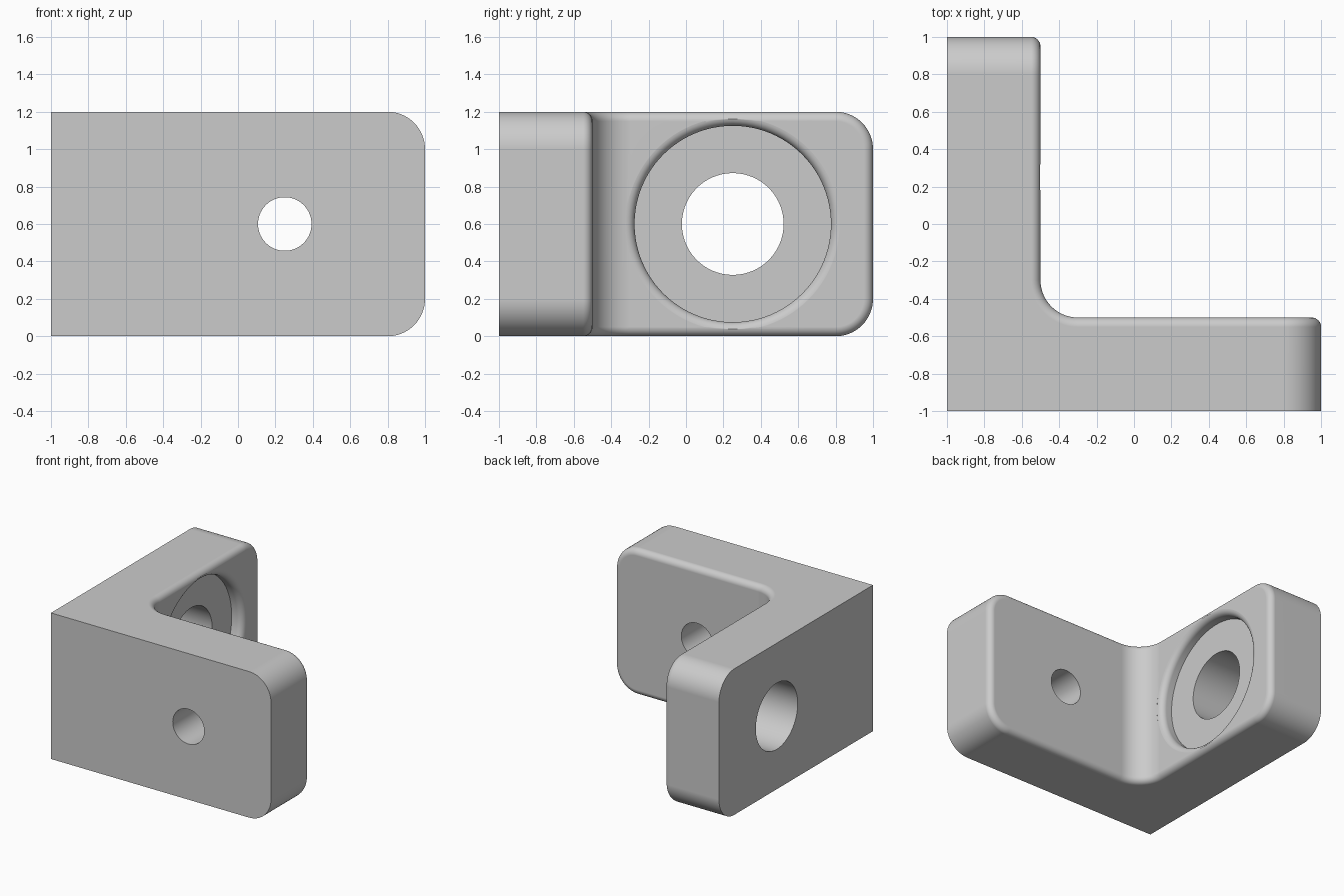
import bpy, bmesh, math
from mathutils import Matrix, Vector

if "Cube" in bpy.data.objects:
    bpy.data.objects.remove(bpy.data.objects["Cube"], do_unlink=True)

HEIGHT, CORNER, FILLET = 1.2, 0.2, 0.05
HOLE_AT, MID = 0.25, HEIGHT / 2

grey = bpy.data.materials.new("plain grey")
grey.use_nodes = True
colour = (0.6, 0.6, 0.6, 1)
grey.diffuse_color = colour
grey.node_tree.nodes["Principled BSDF"].inputs["Base Color"].default_value = colour


def add_object(name, bm):
    bmesh.ops.recalc_face_normals(bm, faces=bm.faces)
    mesh = bpy.data.meshes.new(name)
    bm.to_mesh(mesh)
    bm.free()
    mesh.materials.append(grey)
    obj = bpy.data.objects.new(name, mesh)
    bpy.context.collection.objects.link(obj)
    return obj


def lathe(name, profile, matrix, steps=96):
    """Spin a closed (radius, height) profile about z, then place it."""
    bm = bmesh.new()
    rings = []
    for r, h in profile:
        rings.append([bm.verts.new((r * math.cos(a), r * math.sin(a), h))
                      for a in (math.tau * i / steps for i in range(steps))])
    for low, high in zip(rings, rings[1:]):
        for i in range(steps):
            j = (i + 1) % steps
            bm.faces.new((low[i], low[j], high[j], high[i]))
    bm.faces.new(rings[0])
    bm.faces.new(rings[-1])
    bm.transform(matrix)
    obj = add_object(name, bm)
    obj.hide_render = True
    return obj


def bevel(bm, edges, size, segments):
    bmesh.ops.bevel(bm, geom=edges, offset=size, offset_type='OFFSET',
                    segments=segments, profile=0.5, affect='EDGES')


# Angle bracket: L outline with a rounded inside corner
outline = [(-1, 1), (-1, -1), (1, -1), (1, -0.5)]
centre = -0.5 + CORNER
for i in range(17):
    a = math.radians(270 - 90 * i / 16)
    outline.append((centre + CORNER * math.cos(a), centre + CORNER * math.sin(a)))
outline.append((-0.5, 1))
bm = bmesh.new()
base = bm.faces.new([bm.verts.new((x, y, 0)) for x, y in outline])
lifted = bmesh.ops.extrude_face_region(bm, geom=[base])["geom"]
bmesh.ops.translate(bm, vec=(0, 0, HEIGHT),
                    verts=[v for v in lifted if isinstance(v, bmesh.types.BMVert)])
bmesh.ops.recalc_face_normals(bm, faces=bm.faces)

# Rounded corners at the free end of each arm
ends = [e for e in bm.edges
        if abs(e.verts[0].co.z - e.verts[1].co.z) < 0.01
        and (all(v.co.x > 0.99 for v in e.verts) or all(v.co.y > 0.99 for v in e.verts))]
bevel(bm, ends, CORNER, 16)


# Soft rim around the inner side
def is_inner(face):
    n, c = face.normal, face.calc_center_median()
    return (abs(n.z) < 0.01 and n.x > -0.01 and n.y > -0.01
            and min(c.x, c.y) < -0.4 and max(c.x, c.y) < 0.99)


bm.normal_update()
rim = [e for e in bm.edges if sum(is_inner(f) for f in e.link_faces) == 1]
bevel(bm, rim, FILLET, 8)
bracket = add_object("angle_bracket", bm)

# Bolt holes and the round recess with its softened lip
along_x = Matrix.Translation((-0.5, HOLE_AT, MID)) @ Matrix.Rotation(math.pi / 2, 4, 'Y')
along_y = Matrix.Translation((HOLE_AT, -0.5, MID)) @ Matrix.Rotation(-math.pi / 2, 4, 'X')
recess = [(0.525, -0.1)]
for i in range(9):
    a = math.radians(84 * i / 8)
    recess.append((0.525 + FILLET * (1 - math.cos(a)), -FILLET * (1 - math.sin(a))))
recess += [(0.575, 0.0003), (0.575, 0.1)]
cutters = [
    lathe("recess_cutter", recess, along_x),
    lathe("large_hole_cutter", [(0.272, -0.7), (0.272, 0.2)], along_x),
    lathe("small_hole_cutter", [(0.143, -0.7), (0.143, 0.2)], along_y),
]
bpy.ops.object.select_all(action='DESELECT')
bracket.select_set(True)
bpy.context.view_layer.objects.active = bracket
for cutter in cutters:
    mod = bracket.modifiers.new(cutter.name, 'BOOLEAN')
    mod.operation, mod.solver, mod.object = 'DIFFERENCE', 'EXACT', cutter
    bpy.ops.object.modifier_apply(modifier=mod.name)
    bpy.data.objects.remove(cutter, do_unlink=True)

# Smooth curves, flat planes
bpy.ops.object.shade_smooth_by_angle(angle=math.radians(30))
weighted = bracket.modifiers.new("flat_planes", 'WEIGHTED_NORMAL')
weighted.keep_sharp = True
